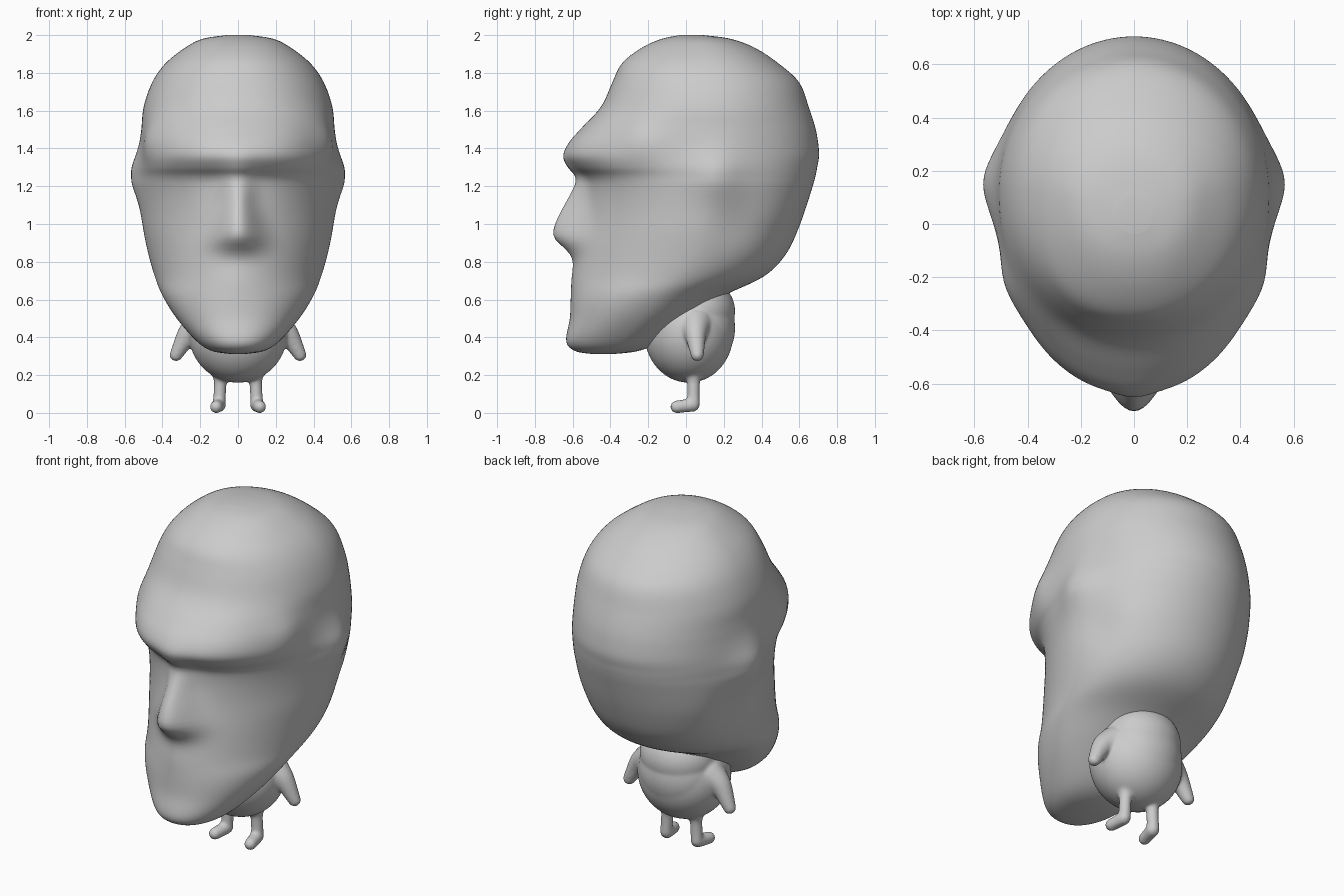
import bpy, bmesh, math
from mathutils import Vector

if "Cube" in bpy.data.objects:
    bpy.data.objects.remove(bpy.data.objects["Cube"])

# Head slices: z, front y, back y, half width
SLICES = [
    (.312, -.50, -.38, .04),
    (.328, -.59, -.25, .14),
    (.38, -.635, -.13, .22),
    (.50, -.615, .03, .325),
    (.62, -.61, .20, .40),
    (.72, -.605, .41, .44),
    (.84, -.585, .53, .475),
    (1.0, -.55, .605, .51),
    (1.18, -.53, .665, .525),
    (1.25, -.545, .685, .525),
    (1.30, -.60, .695, .525),
    (1.36, -.637, .705, .52),
    (1.43, -.615, .70, .515),
    (1.51, -.55, .685, .51),
    (1.62, -.45, .65, .50),
    (1.75, -.39, .60, .455),
    (1.85, -.34, .49, .385),
    (1.93, -.24, .37, .285),
    (1.98, -.13, .24, .19),
    (2.0, -.03, .09, .06),
]


def spline(rows, steps):
    """Catmull-Rom interpolation of rows of numbers."""
    out = []
    for i in range(len(rows) - 1):
        a, b, c, d = (rows[min(max(i + k, 0), len(rows) - 1)] for k in (-1, 0, 1, 2))
        for s in range(steps):
            t = s / steps
            out.append([.5 * (2 * q + (r - p) * t + (2 * p - 5 * q + 4 * r - w) * t * t
                        + (3 * q - p - 3 * r + w) * t ** 3) for p, q, r, w in zip(a, b, c, d)])
    return out + [list(rows[-1])]


def bump(y, z, cy, cz, r):
    return math.exp(-((y - cy) / r) ** 2 - ((z - cz) / r) ** 2)


def nose(x, z):
    """Ridge that widens downward to a tip and tucks in quickly below it."""
    width = .13 - .055 * min(max((z - .9) / .22, 0), 1)
    reach = .27 if z > .95 else .085
    return .15 * math.exp(-((z - .95) / reach) ** 2 - abs(x / width) ** 2.4)


def finish(bm, name):
    bmesh.ops.recalc_face_normals(bm, faces=bm.faces)
    for f in bm.faces:
        f.smooth = True
    me = bpy.data.meshes.new(name)
    bm.to_mesh(me)
    bm.free()
    ob = bpy.data.objects.new(name, me)
    bpy.context.collection.objects.link(ob)
    return ob


def soften(ob, repeats):
    sm = ob.modifiers.new("soften", 'SMOOTH')
    sm.factor, sm.iterations = .5, repeats


# Head: lofted slices with nose, ear and brow-end bulges
bm = bmesh.new()
N = 128
rings = []
for z, yf, yb, hw in spline(SLICES, 6):
    ring = []
    ym = min(yf + .57 * (yb - yf), .12)
    # the face is more wedge-shaped than the chin and crown
    e = 2 / (2.15 - .4 * math.exp(-((z - .93) / .36) ** 4))
    for k in range(N):
        a = 2 * math.pi * k / N
        c, s = math.cos(a), math.sin(a)
        if s < 0:
            x = math.copysign(hw * abs(c) ** e, c)
            y = ym + (yf - ym) * abs(s) ** e - nose(x, z)
        else:
            x, y = hw * c, ym + (yb - ym) * s
        side = (.042 * bump(y, z, .16, 1.26, .135) - .025 * bump(y, z, .28, 1.0, .135)
                + .025 * bump(y, z, -.24, 1.44, .11))
        x += side * x / .5
        ring.append(bm.verts.new((x, y, z)))
    rings.append(ring)
for lo, hi in zip(rings, rings[1:]):
    for k in range(N):
        j = (k + 1) % N
        bm.faces.new((lo[k], lo[j], hi[j], hi[k]))
bm.faces.new(rings[0])
bm.faces.new(rings[-1])
soften(finish(bm, "head"), 5)

# Small body: balls fused by remeshing
bm = bmesh.new()


def ball(loc, size, seg=24):
    vs = bmesh.ops.create_uvsphere(bm, u_segments=seg, v_segments=seg // 2, radius=1)["verts"]
    for v in vs:
        v.co = Vector([v.co[i] * size[i] + loc[i] for i in range(3)])


def limb(points):
    for x, y, z, r in spline(points, 8):
        ball((x, y, z), (r, r, r))


ball((0, .015, .42), (.26, .235, .26), 80)
ball((0, .06, .45), (.23, .20, .23), 80)
ball((0, .06, .54), (.22, .20, .18), 80)
for m in (-1, 1):
    # arm
    limb([(m * .18, .05, .47, .09), (m * .26, .05, .42, .06), (m * .328, .06, .307, .035)])
    # leg
    limb([(m * .085, .04, .24, .065), (m * .093, .04, .17, .036), (m * .10, .04, .045, .035)])
    # foot
    limb([(m * .10, .035, .042, .037), (m * .116, -.05, .032, .034)])
body = finish(bm, "body")
rm = body.modifiers.new("fuse", 'REMESH')
rm.mode, rm.voxel_size, rm.use_smooth_shade = 'VOXEL', .008, True
soften(body, 14)
